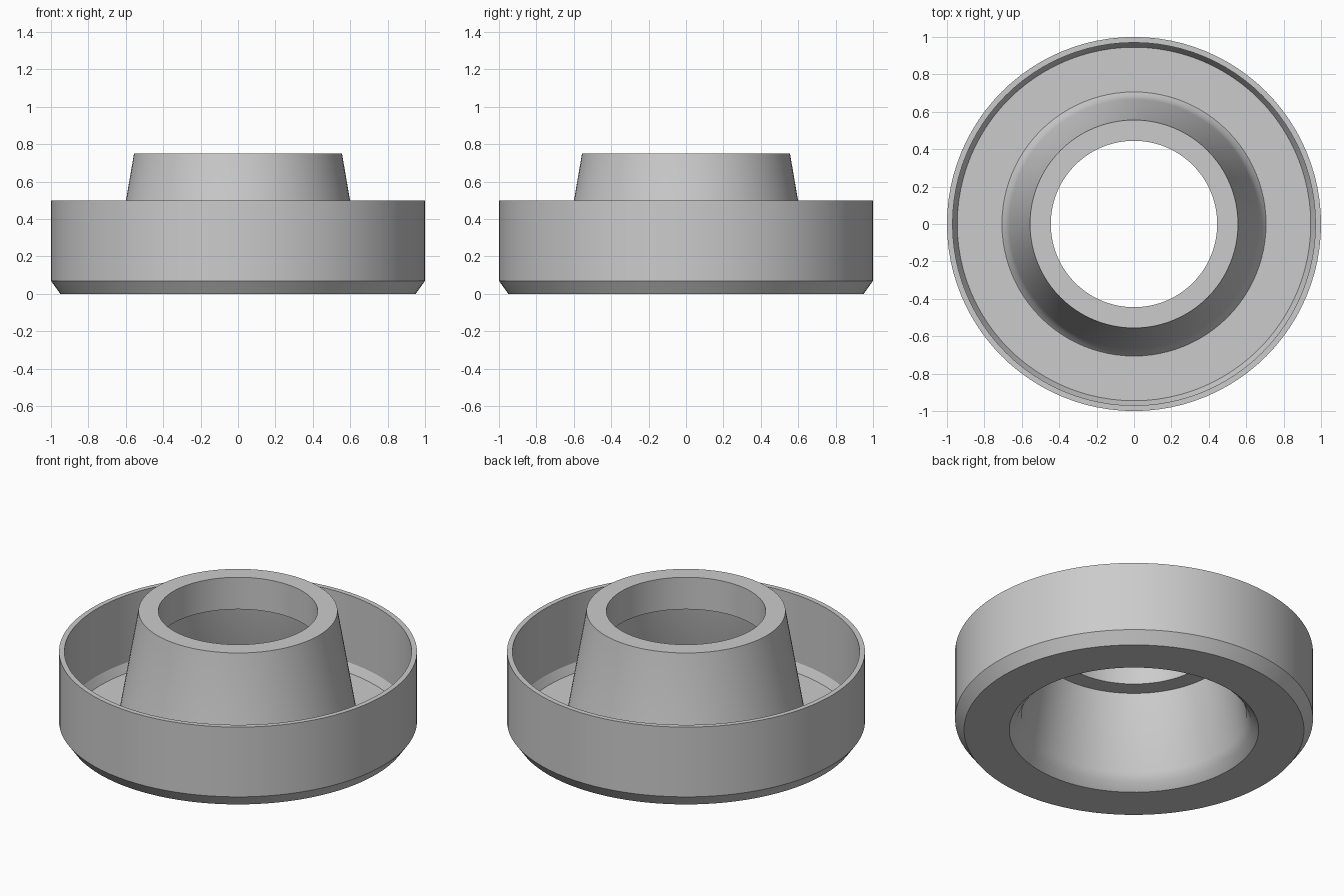
import bpy, bmesh, math
from mathutils import Vector

cube = bpy.data.objects.get("Cube")
if cube:
    bpy.data.objects.remove(cube, do_unlink=True)

SEGMENTS = 96

grey = bpy.data.materials.new("plain grey")
grey.use_nodes = True
grey.diffuse_color = (0.6, 0.6, 0.6, 1)
grey.node_tree.nodes["Principled BSDF"].inputs["Base Color"].default_value = (0.6, 0.6, 0.6, 1)

# Closed cross-section as (radius, height)
profile = [
    # outer wall with chamfered foot
    (0.95, 0.0), (1.0, 0.07), (1.0, 0.5),
    # thin rim, inner wall and sloped foot of the tray
    (0.97, 0.5), (0.97, 0.085), (0.945, 0.035),
    # tray floor, flared base and tapered side of the hub
    (0.706, 0.035), (0.683, 0.062), (0.666, 0.11), (0.556, 0.75),
    # top ring and short bore
    (0.445, 0.75), (0.445, 0.553),
    # underside of the bore lip, hollow taper and flared mouth
    (0.55, 0.553), (0.63, 0.09), (0.655, 0.04), (0.697, 0.0),
]


def lathe(name, points, material):
    """Revolve a closed profile round the z axis."""
    bm = bmesh.new()
    verts = [bm.verts.new((r, 0, z)) for r, z in points]
    edges = [bm.edges.new((a, b)) for a, b in zip(verts, verts[1:] + verts[:1])]
    bmesh.ops.spin(bm, geom=verts + edges, cent=Vector(), axis=Vector((0, 0, 1)),
                   angle=math.tau, steps=SEGMENTS, use_duplicate=False)
    bmesh.ops.remove_doubles(bm, verts=bm.verts, dist=0.0001)
    bmesh.ops.recalc_face_normals(bm, faces=bm.faces)
    mesh = bpy.data.meshes.new(name)
    bm.to_mesh(mesh)
    bm.free()
    mesh.materials.append(material)
    obj = bpy.data.objects.new(name, mesh)
    bpy.context.collection.objects.link(obj)
    return obj


ring = lathe("hollow_hub_tray", profile, grey)
bpy.ops.object.select_all(action="DESELECT")
ring.select_set(True)
bpy.context.view_layer.objects.active = ring
bpy.ops.object.shade_smooth_by_angle(angle=math.radians(25))
